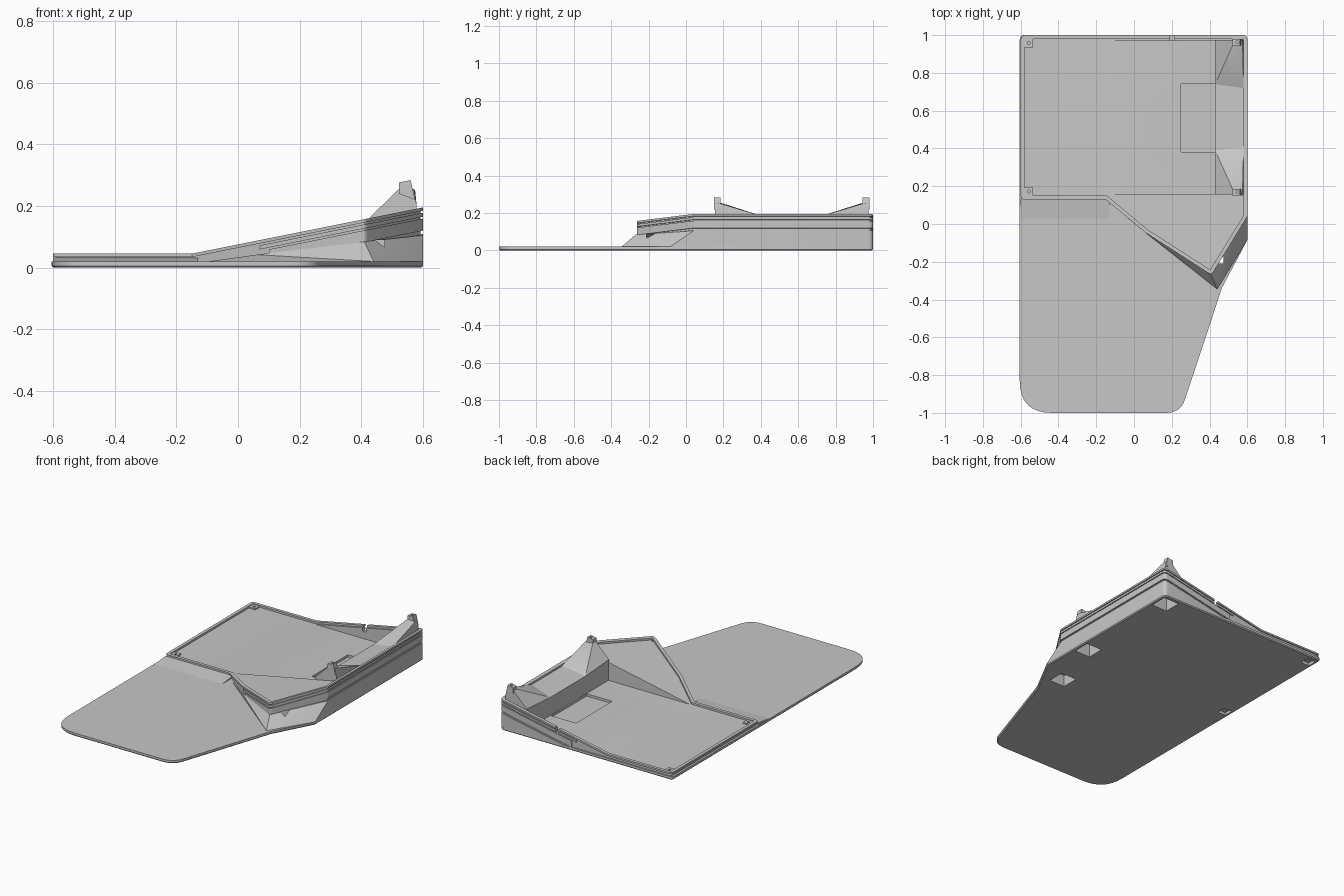
import bpy, bmesh
from mathutils import Vector

cube = bpy.data.objects.get("Cube")
if cube:
    bpy.data.objects.remove(cube, do_unlink=True)

grey = bpy.data.materials.new("plain_grey")
grey.use_nodes = True
grey.diffuse_color = (0.57, 0.57, 0.57, 1)
grey.node_tree.nodes["Principled BSDF"].inputs["Base Color"].default_value = (0.57, 0.57, 0.57, 1)

BEND = -0.15     # where the tray starts to rise


def rim(x):
    return 0.045 + 0.2 * max(0, x - BEND)


def below_rim(depth):
    return lambda x: rim(x) - depth


def level(z):
    return lambda x: z


def finish(name, bm):
    bmesh.ops.recalc_face_normals(bm, faces=bm.faces)
    mesh = bpy.data.meshes.new(name)
    bm.to_mesh(mesh)
    bm.free()
    mesh.materials.append(grey)
    obj = bpy.data.objects.new(name, mesh)
    bpy.context.collection.objects.link(obj)
    return obj


def offset(points, d):
    """Move a counter-clockwise outline inward by d."""
    pts = [Vector(p) for p in points]
    out = []
    for i, p in enumerate(pts):
        a = (p - pts[i - 1]).normalized()
        b = (pts[(i + 1) % len(pts)] - p).normalized()
        n, m = Vector((-a.y, a.x)), Vector((-b.y, b.x))
        out.append(p + (n + m) * d / (1 + n.dot(m)))
    return out


def rounded(points, cuts, steps=8):
    """Replace chosen corners by curves that start the cut distance away."""
    pts = [Vector(p) for p in points]
    out = []
    for i, p in enumerate(pts):
        cut = cuts.get(i, 0)
        if not cut:
            out.append(p)
            continue
        a = p + (pts[i - 1] - p).normalized() * cut
        b = p + (pts[(i + 1) % len(pts)] - p).normalized() * cut
        for k in range(steps + 1):
            t = k / steps
            out.append(a * (1 - t) ** 2 + p * 2 * t * (1 - t) + b * t * t)
    return out


def prism(name, points, low, high, x_min=None, chamfer=0):
    """Solid outline between two height rules, optionally kept only past x_min."""
    bm = bmesh.new()
    bm.faces.new([bm.verts.new((p[0], p[1], 0)) for p in points])

    def split(x, clear):
        bmesh.ops.bisect_plane(bm, geom=bm.verts[:] + bm.edges[:] + bm.faces[:],
                               plane_co=(x, 0, 0), plane_no=(1, 0, 0), clear_inner=clear)
    if x_min is not None:
        split(x_min, True)
    elif not chamfer:
        split(BEND, False)
    base = bm.verts[:]
    res = bmesh.ops.extrude_face_region(bm, geom=bm.faces[:], use_keep_orig=True)
    for v in res["geom"]:
        if isinstance(v, bmesh.types.BMVert):
            v.co.z = high(v.co.x)
    for v in base:
        v.co.z = low(v.co.x)
    if chamfer:
        edges = [e for e in bm.edges if all(v in base for v in e.verts)]
        bmesh.ops.bevel(bm, geom=edges, offset=chamfer, segments=1, affect='EDGES')
    return finish(name, bm)


def box(name, x0, x1, y0, y1, z0, z1):
    return hull(name, [(x, y, z) for x in (x0, x1) for y in (y0, y1) for z in (z0, z1)])


def hull(name, points):
    bm = bmesh.new()
    for p in points:
        bm.verts.new(p)
    res = bmesh.ops.convex_hull(bm, input=bm.verts[:])
    loose = [g for g in res["geom_interior"] if isinstance(g, bmesh.types.BMVert)]
    bmesh.ops.delete(bm, geom=loose, context='VERTS')
    bmesh.ops.dissolve_limit(bm, angle_limit=0.01, verts=bm.verts[:], edges=bm.edges[:])
    return finish(name, bm)


def square(name, x, y, size, z0, z1):
    h = size / 2
    return box(name, x - h, x + h, y - h, y + h, z0, z1)


def carve(obj, cutters):
    for c in cutters:
        mod = obj.modifiers.new("cut", 'BOOLEAN')
        mod.operation, mod.solver, mod.object = 'DIFFERENCE', 'EXACT', c
    graph = bpy.context.evaluated_depsgraph_get()
    mesh = bpy.data.meshes.new_from_object(obj.evaluated_get(graph))
    obj.modifiers.clear()
    obj.data = mesh


# Outlines
tray = [(0.6, 1), (-0.6, 1), (-0.6, 0.13), (BEND, 0.13), (0.06, -0.045), (0.41, -0.27), (0.6, 0.04)]
plate = [(0.6, 1), (-0.605, 1), (-0.605, -1), (0.246, -1), (0.467, -0.335), (0.6, -0.085)]
soft = {0: 0.025, 1: 0.025, 2: 0.02, 5: 0.02}
wall = rounded(tray, soft, 4)
inner_wall = rounded(offset(tray, 0.007), soft, 4)
opening = offset(tray, 0.02)

# Base plate with palm rest
base = prism("base_plate", rounded(plate, {0: 0.025, 1: 0.025, 2: 0.17, 3: 0.075}),
             level(0), level(0.02), chamfer=0.006)
rest_ramp = hull("rest_ramp", [(x, y, z) for x in (-0.6, -0.13)
                               for y, z in ((0.02, 0.019), (0.135, 0.019), (0.135, 0.032))])

# Sloping tray with its lip, bands and lower block
body = prism("tray_body", inner_wall, level(0.01), below_rim(0.001))
lip = prism("tray_lip", wall, below_rim(0.011), below_rim(0))
ridge = prism("upper_ridge", wall, below_rim(0.03), below_rim(0.017), x_min=0.07)
band = prism("side_band", wall, below_rim(0.075), below_rim(0.036), x_min=0.1)
block = prism("lower_block", wall, level(0.01), below_rim(0.086), x_min=0.17)
skirt = hull("front_skirt", [(-0.13, 0.11, 0.015), (0.44, -0.345, 0.02), (0.6, -0.085, 0.02),
                             (0.6, 0.04, 0.105), (0.41, -0.27, 0.084), (0.06, -0.045, 0.042),
                             (0.6, 0.04, 0.015), (0.44, -0.34, 0.015)])

# Raised screw mounts: a front one and its mirror at the back
mounts = []
for side in ("front", "back"):
    def flip(y):
        return y if side == "front" else 1.13 - y
    shape = [(0.43, 0.155, 0.14), (0.43, 0.155, 0.165), (0.43, 0.39, 0.149), (0.58, 0.41, 0.183),
             (0.58, 0.155, 0.14), (0.58, 0.155, 0.2), (0.575, 0.185, 0.25),
             (0.522, 0.185, 0.255), (0.522, 0.155, 0.255), (0.57, 0.155, 0.255)]
    mounts.append(hull(side + "_mount", [(x, flip(y), z) for x, y, z in shape]))
    head = [(x, flip(y), z) for y in (0.15, 0.185)
            for x, z in ((0.522, 0.24), (0.522, 0.276), (0.56, 0.284), (0.575, 0.22))]
    mounts.append(hull(side + "_mount_head", head))
    y = flip(0.172)
    mounts.append(square(side + "_low_boss", -0.557, y, 0.045, 0.03, 0.041))

# Cutters for the tray interior
inside = prism("cut_inside", opening, below_rim(0.012), level(0.5))
pocket = box("cut_pocket", -0.14, 0.43, 0.16, 0.97, 0.035, 0.5)
recess = box("cut_recess", 0.25, 0.429, 0.38, 0.74, 0.014, 0.4)
notch = box("cut_notch", 0.19, 0.215, 0.96, 1.02, 0.08, 0.5)
interior = [inside, pocket, recess, notch]

# Cutters for the screw wells below and the screw holes above
wells = [square("cut_well", x, y, 0.11, -0.1, 0.09)
         for x, y in ((0.53, 0.92), (0.53, 0.21), (0.42, -0.155))]
wells += [square("cut_well", -0.557, y, 0.06, -0.1, 0.018) for y in (0.94, 0.172)]
holes = []
for x, y, z in ((-0.557, 0.172, 0.04), (-0.557, 0.958, 0.04), (0.545, 0.168, 0.28),
                (0.545, 0.962, 0.28), (0.395, -0.235, 0.145)):
    bm = bmesh.new()
    bmesh.ops.create_cone(bm, cap_ends=True, segments=12, radius1=0.008, radius2=0.008, depth=0.03)
    bmesh.ops.translate(bm, verts=bm.verts, vec=(x, y, z))
    holes.append(finish("cut_screw_hole", bm))

for part in (body, lip, ridge, band, block):
    carve(part, interior + (wells if part in (body, block) else []) + (holes[4:] if part is body else []))
carve(base, wells)
carve(skirt, wells[2:3])
for part in mounts:
    carve(part, holes[:4])
for c in interior + wells + holes:
    bpy.data.objects.remove(c, do_unlink=True)

# Smooth rounded corners, keep edges sharp
parts = [base, rest_ramp, body, lip, ridge, band, block, skirt] + mounts
bpy.ops.object.select_all(action='DESELECT')
for part in parts:
    part.select_set(True)
bpy.context.view_layer.objects.active = base
bpy.ops.object.shade_smooth_by_angle()
